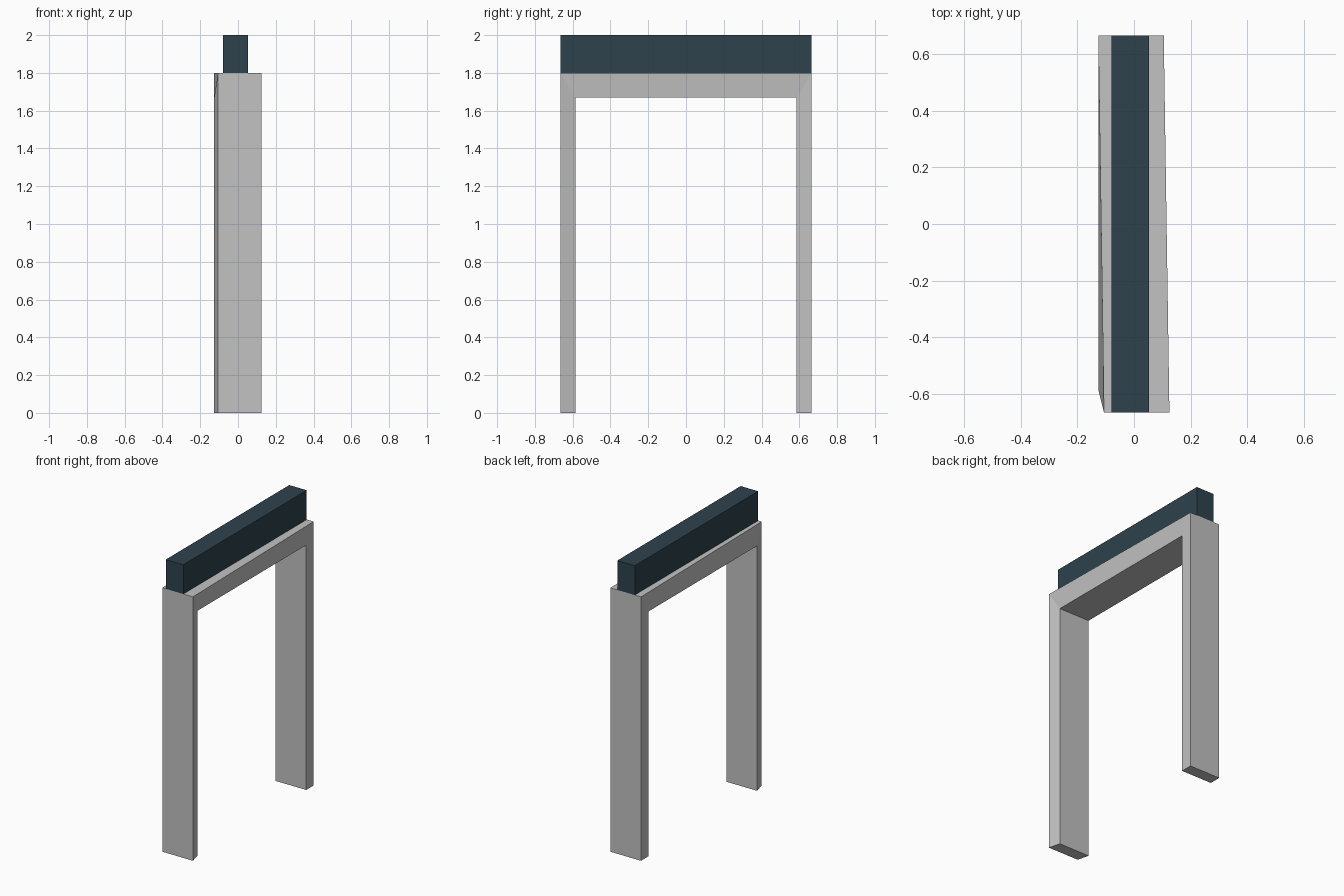
import bpy, bmesh

if "Cube" in bpy.data.objects:
    bpy.data.objects.remove(bpy.data.objects["Cube"])


def material(name, rgb):
    m = bpy.data.materials.new(name)
    m.diffuse_color = (*rgb, 1)
    m.use_nodes = True
    m.node_tree.nodes["Principled BSDF"].inputs["Base Color"].default_value = m.diffuse_color
    return m


def finish(bm, name, mat):
    bmesh.ops.recalc_face_normals(bm, faces=bm.faces)
    me = bpy.data.meshes.new(name)
    bm.to_mesh(me)
    bm.free()
    me.materials.append(mat)
    ob = bpy.data.objects.new(name, me)
    bpy.context.collection.objects.link(ob)
    return ob


light_grey = material("light grey", (0.54, 0.54, 0.54))
dark_slate = material("dark slate", (0.027, 0.054, 0.073))

HALF, INNER, TOP, UNDER = 0.665, 0.585, 1.80, 1.67
LEFT, RIGHT, SKEW = -0.126, 0.105, 0.02

# Portal frame: two legs and a lintel, with the outer front face shifted sideways
outer = [(-HALF, 0), (-HALF, TOP), (HALF, TOP), (HALF, 0)]
inner = [(-INNER, 0), (-INNER, UNDER), (INNER, UNDER), (INNER, 0)]
bm = bmesh.new()


def ring(points, x):
    return [bm.verts.new((x + (SKEW if y == -HALF else 0), y, z)) for y, z in points]


ol, il = ring(outer, LEFT), ring(inner, LEFT)
o_r, ir = ring(outer, RIGHT), ring(inner, RIGHT)
for i in range(3):
    j = i + 1
    bm.faces.new((ol[i], ol[j], il[j], il[i]))
    bm.faces.new((o_r[i], o_r[j], ir[j], ir[i]))
    bm.faces.new((ol[i], ol[j], o_r[j], o_r[i]))
    bm.faces.new((il[i], il[j], ir[j], ir[i]))
# Feet
for i in (0, 3):
    bm.faces.new((ol[i], il[i], ir[i], o_r[i]))
# Triangulate the slightly twisted front leg and lintel sides
finish(bm, "portal_frame", light_grey)

# Dark beam resting on the frame
bm = bmesh.new()
bmesh.ops.create_cube(bm, size=1)
for v in bm.verts:
    v.co.x = 0.053 if v.co.x > 0 else -0.079
    v.co.y = HALF if v.co.y > 0 else -HALF
    v.co.z = 2.0 if v.co.z > 0 else TOP
finish(bm, "top_beam", dark_slate)
